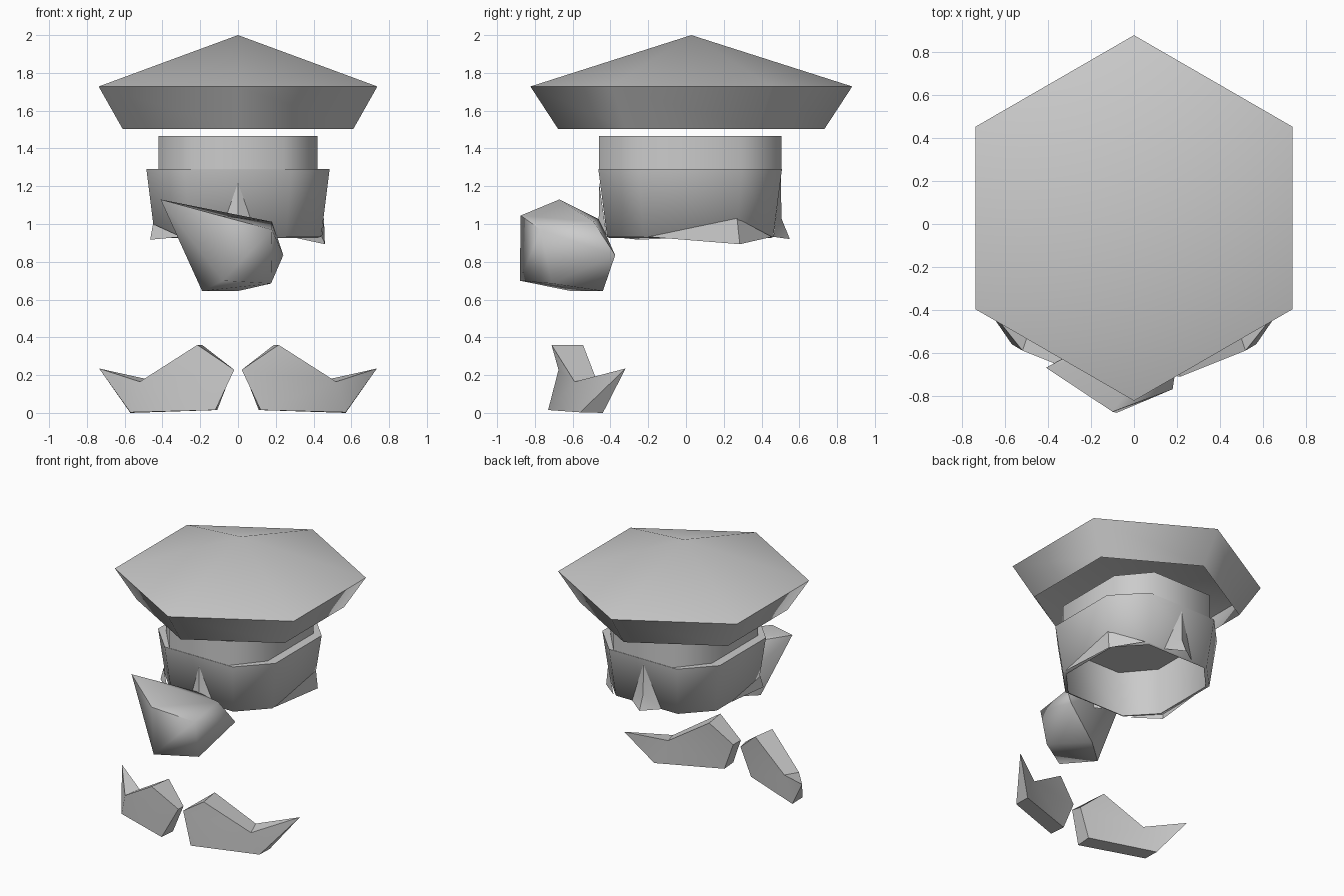
import bpy, bmesh, math

if "Cube" in bpy.data.objects:
    bpy.data.objects.remove(bpy.data.objects["Cube"])

def finish(name, bm, angle=58, flat_top=False):
    bmesh.ops.recalc_face_normals(bm, faces=bm.faces)
    bm.normal_update()
    for f in bm.faces:
        f.smooth = not (flat_top and abs(f.normal.z) > 0.7)
    me = bpy.data.meshes.new(name)
    bm.to_mesh(me)
    bm.free()
    me.set_sharp_from_angle(angle=math.radians(angle))
    ob = bpy.data.objects.new(name, me)
    bpy.context.collection.objects.link(ob)
    return ob

def skin(bm, a, b):
    n = len(a)
    for i in range(n):
        bm.faces.new((a[i], a[(i + 1) % n], b[(i + 1) % n], b[i]))

def hull(name, pts, angle=58):
    bm = bmesh.new()
    for p in pts:
        bm.verts.new(p)
    bmesh.ops.convex_hull(bm, input=bm.verts)
    return finish(name, bm, angle)

# Hexagonal hat: shallow cone above an inward sloping, open brim
bm = bmesh.new()
def hexagon(r, z):
    return [bm.verts.new((r * math.cos(math.radians(30 + 60 * i)),
                          0.028 + r * math.sin(math.radians(30 + 60 * i)), z)) for i in range(6)]
rim, brim = hexagon(0.852, 1.728), hexagon(0.705, 1.503)
apex = bm.verts.new((0, 0.028, 2))
skin(bm, rim, brim)
for i in range(6):
    bm.faces.new((rim[i], rim[(i + 1) % 6], apex))
finish("hat", bm, 65, flat_top=True)

# Octagonal cross-section shared by the head and its wrap
def octagon(bm, hx, hy, z, cy=0.022):
    ax, ay = hx * 0.58, hy * 0.56
    pts = [(hx, -ay), (hx, ay), (ax, hy), (-ax, hy), (-hx, ay), (-hx, -ay), (-ax, -hy), (ax, -hy)]
    return [bm.verts.new((x, y + cy, z)) for x, y in pts]

# Head: closed octagonal drum
bm = bmesh.new()
top, low = octagon(bm, 0.42, 0.483, 1.467), octagon(bm, 0.42, 0.483, 1.285)
skin(bm, top, low)
bm.faces.new(top)
bm.faces.new(low)
finish("head", bm, 65)

# Wrap: thick tapered octagonal ring hanging below the head
bm = bmesh.new()
rings = [octagon(bm, 0.42, 0.475, 1.29), octagon(bm, 0.485, 0.486, 1.29),
         octagon(bm, 0.44, 0.44, 0.932), octagon(bm, 0.415, 0.425, 0.925)]
for i in range(4):
    skin(bm, rings[i], rings[(i + 1) % 4])
finish("wrap", bm, 65)

# Small flared tufts along the lower edge: a ridge line fanned to two base points
def tuft(name, ridge, left, right):
    bm = bmesh.new()
    r = [bm.verts.new(p) for p in ridge]
    for base in (left, right):
        v = bm.verts.new(base)
        for a, b in zip(r, r[1:]):
            bm.faces.new((a, b, v))
    finish(name, bm, 35)

tuft("back_tuft", [(0, 0.503, 1.26), (0, 0.505, 1.03), (0, 0.55, 0.92)],
     (-0.12, 0.463, 0.932), (0.12, 0.463, 0.932))
tuft("front_tuft", [(0, -0.46, 1.22), (0, -0.462, 1.03), (0, -0.5, 0.95)],
     (-0.1, -0.42, 0.932), (0.1, -0.42, 0.932))
tuft("right_tuft", [(0.455, 0.27, 1.03), (0.46, 0.285, 0.893)],
     (0.442, -0.2, 0.932), (0.28, 0.455, 0.932))
tuft("left_tuft", [(-0.45, -0.235, 1.0), (-0.465, -0.25, 0.917)],
     (-0.442, 0.1, 0.932), (-0.3, -0.4, 0.932))

# Lopsided faceted nose
hull("nose", [(-0.41, -0.67, 1.13), (-0.1, -0.875, 1.045), (-0.08, -0.88, 0.70), (0.18, -0.77, 0.97),
              (0.175, -0.71, 0.685), (0.24, -0.375, 0.835), (0.18, -0.49, 1.012), (-0.02, -0.46, 1.025),
              (-0.19, -0.61, 0.645), (0, -0.44, 0.645)], 70)

# Mustache halves: front and back outlines meeting at a shared outer tip
front = [(0.02, -0.675, 0.228), (0.215, -0.712, 0.36), (0.52, -0.59, 0.165),
         (0.57, -0.56, 0.003), (0.12, -0.73, 0.015)]
back = [(0.03, -0.6, 0.22), (0.19, -0.545, 0.36), (0.48, -0.475, 0.178),
        (0.57, -0.44, 0.0), (0.11, -0.61, 0.015)]
for side, s in (("left", -1), ("right", 1)):
    bm = bmesh.new()
    f = [bm.verts.new((s * x, y, z)) for x, y, z in front]
    b = [bm.verts.new((s * x, y, z)) for x, y, z in back]
    tip = bm.verts.new((s * 0.735, -0.32, 0.235))
    for q in (f, b):
        bm.faces.new((q[0], q[1], q[2], q[4]))
        bm.faces.new((q[2], q[3], q[4]))
        bm.faces.new((q[2], tip, q[3]))
    for i, j in ((0, 1), (1, 2), (3, 4), (4, 0)):
        bm.faces.new((f[i], f[j], b[j], b[i]))
    bm.faces.new((f[2], tip, b[2]))
    bm.faces.new((f[3], tip, b[3]))
    finish(side + "_mustache", bm, 40)
